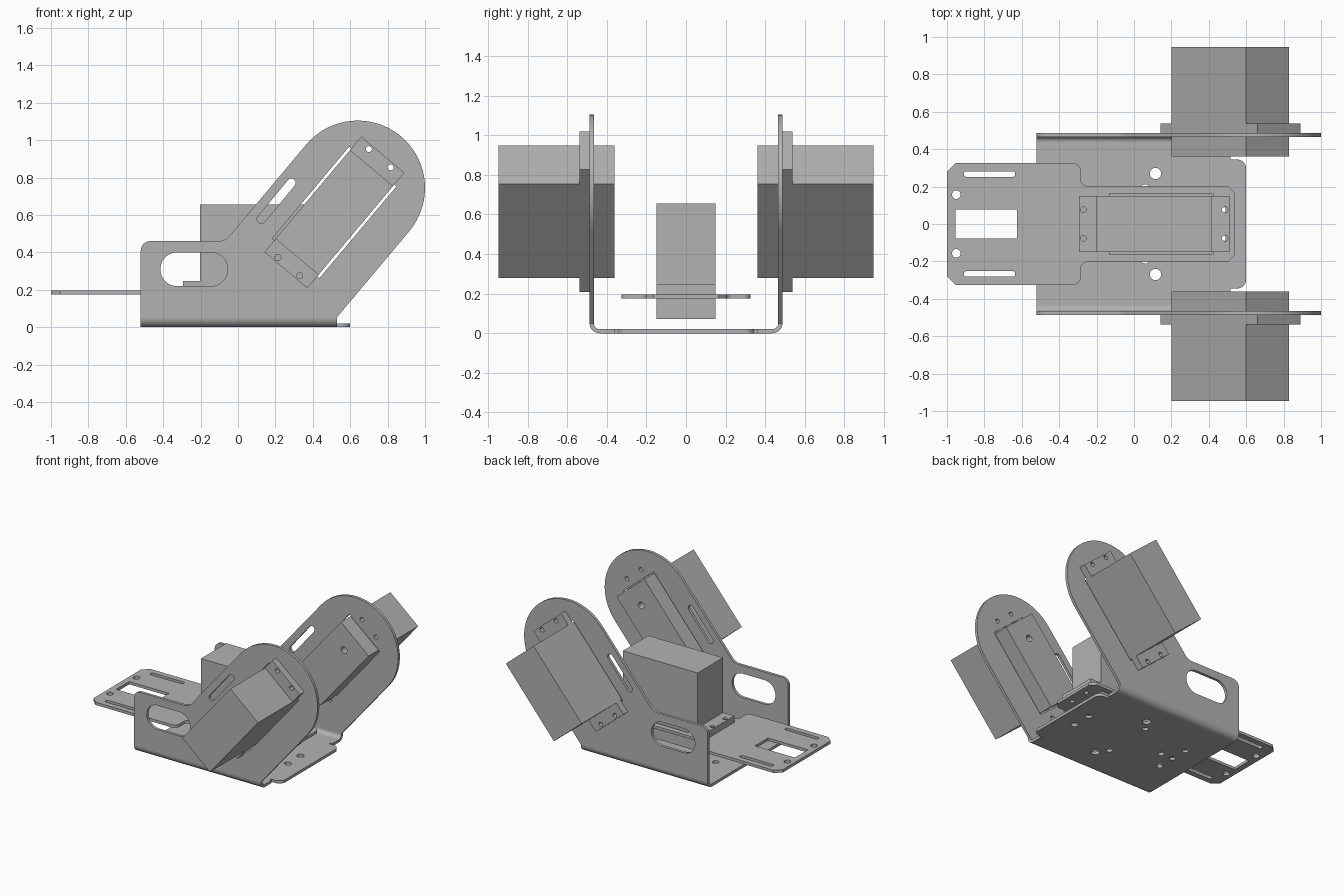
import bpy, bmesh
from math import sin, tan, pi, cos, radians
from mathutils import Vector, Matrix

cube = bpy.data.objects.get("Cube")
if cube:
    bpy.data.objects.remove(cube, do_unlink=True)

metal = bpy.data.materials.new("plain_grey")
metal.use_nodes = True
GREY = (0.45, 0.45, 0.45, 1)
metal.diffuse_color = GREY
metal.node_tree.nodes["Principled BSDF"].inputs["Base Color"].default_value = GREY
parts = []


def outline(points, steps=16):
    """Closed loop from (x, y, fillet radius) corners."""
    loop = []
    corners = [Vector(p[:2]) for p in points]
    for i, p in enumerate(corners):
        r = points[i][2] if len(points[i]) > 2 else 0
        if not r:
            loop.append(p)
            continue
        u = (corners[i - 1] - p).normalized()
        v = (corners[(i + 1) % len(corners)] - p).normalized()
        angle = u.angle(v)
        mid = p + (u + v).normalized() * r / sin(angle / 2)
        w0 = p + u * r / tan(angle / 2) - mid
        w1 = p + v * r / tan(angle / 2) - mid
        turn = pi - angle
        for k in range(steps + 1):
            s = k / steps * turn
            loop.append(mid + (w0 * sin(turn - s) + w1 * sin(s)) / sin(turn))
    return [p for i, p in enumerate(loop) if (p - loop[i - 1]).length > 1e-4]


def circle(x, y, r, n=24):
    return [Vector((x + r * cos(2 * pi * k / n), y + r * sin(2 * pi * k / n))) for k in range(n)]


def slot(a, b, r):
    """Stadium shape around the segment from a to b."""
    a, b = Vector(a), Vector(b)
    d = (b - a).normalized() * r
    n = Vector((-d.y, d.x))
    return outline([(*p, r) for p in (a - d - n, b + d - n, b + d + n, a - d + n)])


def rect(x0, x1, half):
    return outline([(x0, -half), (x1, -half), (x1, half), (x0, half)])


def mirrored(points):
    return points + [(p[0], -p[1], *p[2:]) for p in reversed(points)]


def frame(x_axis, z_axis, origin):
    x, z = Vector(x_axis), Vector(z_axis)
    m = Matrix((x, z.cross(x), z)).transposed().to_4x4()
    m.translation = origin
    return m


def plate(name, loops, z0, z1, matrix=Matrix()):
    """Sheet with holes, extruded from z0 to z1 in its own frame."""
    curve = bpy.data.curves.new(name, 'CURVE')
    curve.dimensions = '2D'
    curve.fill_mode = 'BOTH'
    curve.extrude = (z1 - z0) / 2
    for loop in loops:
        spline = curve.splines.new('POLY')
        spline.points.add(len(loop) - 1)
        for point, co in zip(spline.points, loop):
            point.co = (co.x, co.y, 0, 1)
        spline.use_cyclic_u = True
    temp = bpy.data.objects.new(name + "_curve", curve)
    bpy.context.collection.objects.link(temp)
    bpy.context.view_layer.update()
    graph = bpy.context.evaluated_depsgraph_get()
    mesh = bpy.data.meshes.new_from_object(temp.evaluated_get(graph))
    bpy.data.objects.remove(temp, do_unlink=True)
    bm = bmesh.new()
    bm.from_mesh(mesh)
    bmesh.ops.remove_doubles(bm, verts=bm.verts, dist=1e-5)
    bmesh.ops.transform(bm, verts=bm.verts, matrix=matrix @ Matrix.Translation((0, 0, (z0 + z1) / 2)))
    bmesh.ops.recalc_face_normals(bm, faces=bm.faces)
    bm.to_mesh(mesh)
    bm.free()
    mesh.name = name
    mesh.materials.clear()
    mesh.materials.append(metal)
    obj = bpy.data.objects.new(name, mesh)
    bpy.context.collection.objects.link(obj)
    parts.append(obj)


# Shared motor dimensions: half length, half width, flange and screw spacing
BODY, WIDE, FLANGE, SCREW_X, SCREW_Y = 0.31, 0.15, 0.403, 0.378, 0.076
SCREWS = [(sx * SCREW_X, sy * SCREW_Y) for sx in (-1, 1) for sy in (-1, 1)]


def motor(name, matrix):
    plate(name + "_flange", [rect(-FLANGE, FLANGE, WIDE)] + [circle(*s, 0.016) for s in SCREWS],
          0, 0.05, matrix)
    plate(name + "_body", [rect(-BODY, BODY, WIDE)], 0, 0.46, matrix)
    plate(name + "_shaft_end", [rect(-BODY, BODY, WIDE), circle(0.17, 0, 0.025)], -0.125, 0, matrix)


# Tilted side walls with rounded heads
tilt = Vector((cos(radians(50)), sin(radians(50))))
across = Vector((-tilt.y, tilt.x))
head, R = Vector((0.64, 0.745)), 0.36
mount = Vector((0.515, 0.614))


def along(origin, a, b):
    return origin + tilt * a + across * b


def at_height(p, z):
    return p - tilt * ((p.y - z) / tilt.y)


left, right = along(head, R, R), along(head, R, -R)
window = [along(mount, a, b) for a, b in ((-.32, -.165), (.32, -.165), (.32, .165), (-.32, .165))]
wall = [
    outline([(-0.52, 0.05), (*at_height(right, 0.05),), (*right, R), (*left, R),
             (*at_height(left, 0.46), 0.08), (-0.52, 0.46, 0.05)]),
    slot((-0.325, 0.31), (-0.145, 0.31), 0.09),
    slot((0.125, 0.578), (0.285, 0.772), 0.023),
    window,
] + [circle(*along(mount, *s), 0.016) for s in SCREWS]
OUT, T = 0.487, 0.021

for side, word in ((-1, "right"), (1, "left")):
    outer = OUT if side > 0 else T - OUT
    plate(word + "_wall", wall, 0, T, frame((1, 0, 0), (0, -1, 0), (0, outer, 0)))
    motor(word + "_motor", frame((tilt.x, 0, tilt.y), (0, side, 0), (mount.x, side * OUT, mount.y)))
    # Curved bend between wall and floor
    arc = [(sin(k * pi / 16), 1 - cos(k * pi / 16)) for k in range(9)]
    bend = [Vector((side * (OUT - 0.05 + 0.05 * s), 0.05 * c)) for s, c in arc]
    bend += [Vector((side * (OUT - 0.05 + (0.05 - T) * s), T + (0.05 - T) * c)) for s, c in reversed(arc)]
    plate(word + "_bend", [bend], -0.52, 0.53, frame((0, 1, 0), (1, 0, 0), (0, 0, 0)))

# Floor with end tab, relief notches and bolt holes
floor = [outline(mirrored([(-0.52, 0.437), (0.53, 0.437), (0.53, 0.36), (0.515, 0.36),
                           (0.515, 0.345), (0.6, 0.345, 0.05)]))]
floor += [circle(-0.24, 0, 0.022), circle(-0.34, 0, 0.022)]
for s in (-1, 1):
    floor += [circle(0.115, s * 0.27, 0.03), circle(0.06, s * 0.19, 0.022),
              circle(0.465, s * 0.075, 0.025), circle(-0.34, s * 0.135, 0.022)]
plate("floor", floor, 0, T)

# Long arm plate carrying the middle motor
CENTRE = 0.108
arm = [outline(mirrored([(-1, 0.28), (-0.953, 0.325), (-0.285, 0.325, 0.04),
                         (-0.285, 0.203, 0.035), (0.5, 0.203), (0.54, 0.165)])),
       rect(-0.955, -0.625, 0.077), rect(CENTRE - 0.24, CENTRE + 0.315, 0.162)]
arm += [circle(CENTRE + x, y, 0.016) for x, y in SCREWS]
for s in (-1, 1):
    arm += [slot((-0.895, s * 0.267), (-0.65, s * 0.267), 0.015), circle(-0.95, s * 0.157, 0.023)]
plate("arm_plate", arm, 0.175, 0.196)
motor("middle_motor", frame((1, 0, 0), (0, 0, 1), (CENTRE, 0, 0.196)))

# Smooth the round edges, keep the corners sharp
bpy.ops.object.select_all(action='DESELECT')
for obj in parts:
    obj.select_set(True)
bpy.context.view_layer.objects.active = parts[0]
bpy.ops.object.shade_smooth_by_angle(angle=radians(30))
